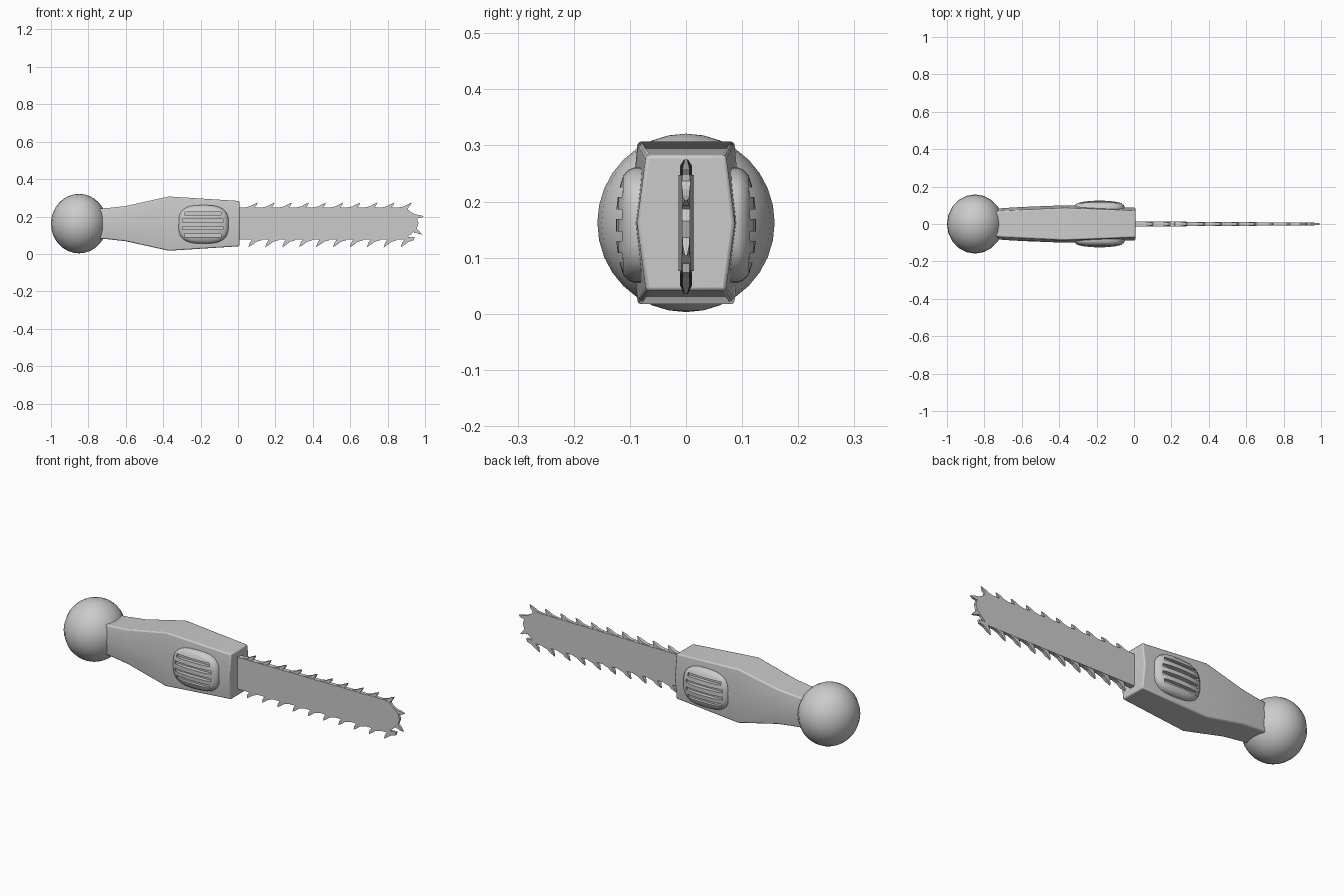
import bpy, bmesh, math

if "Cube" in bpy.data.objects:
    bpy.data.objects.remove(bpy.data.objects["Cube"])

ZC = 0.162


def make_object(name, bm, smooth=None):
    bmesh.ops.recalc_face_normals(bm, faces=bm.faces)
    me = bpy.data.meshes.new(name)
    bm.to_mesh(me)
    bm.free()
    ob = bpy.data.objects.new(name, me)
    bpy.context.collection.objects.link(ob)
    if smooth is not None:
        bpy.ops.object.select_all(action='DESELECT')
        ob.select_set(True)
        bpy.context.view_layer.objects.active = ob
        bpy.ops.object.shade_smooth_by_angle(angle=math.radians(smooth))
    return ob


def loft(bm, rings):
    """Skin a list of equal-length point rings and cap both ends."""
    vs = [[bm.verts.new(p) for p in r] for r in rings]
    n = len(vs[0])
    for a, b in zip(vs, vs[1:]):
        for i in range(n):
            j = (i + 1) % n
            bm.faces.new((a[i], a[j], b[j], b[i]))
    bm.faces.new(vs[0])
    bm.faces.new(vs[-1])


def plate(bm, pts, thick):
    """Flat plate from an xz outline; thick(x, z) gives the half thickness."""
    loft(bm, [[(x, s * thick(x, z), z) for x, z in pts] for s in (-1, 1)])


# pommel ball
bm = bmesh.new()
bmesh.ops.create_uvsphere(bm, u_segments=20, v_segments=16, radius=1)
for v in bm.verts:
    v.co = (v.co.x * 0.15 - 0.85, v.co.y * 0.158, v.co.z * 0.159 + ZC)
make_object("pommel_ball", bm, 40)

# handle: hexagonal sections (x, half height, y at middle, y at top edge)
sections = [(-0.76, 0.080, 0.078, 0.064), (-0.70, 0.083, 0.085, 0.070),
            (-0.60, 0.094, 0.091, 0.075), (-0.37, 0.145, 0.100, 0.086),
            (0.008, 0.121, 0.087, 0.071)]
bm = bmesh.new()
loft(bm, [[(x, -m, ZC), (x, -e, ZC + h), (x, e, ZC + h),
           (x, m, ZC), (x, e, ZC - h), (x, -e, ZC - h)]
          for x, h, m, e in sections])
handle = make_object("handle", bm, 25)
bev = handle.modifiers.new("soft_edges", 'BEVEL')
bev.width = 0.006
bev.segments = 2
bev.limit_method = 'ANGLE'
bev.angle_limit = math.radians(25)

# slotted grip pads, one on each side
N = 32
profile = [(1.0, 0.070), (1.0, 0.092), (0.96, 0.102), (0.86, 0.112),
           (0.6, 0.120), (0.3, 0.124), (0.04, 0.125)]


def oval(t, s):
    c, d = math.cos(t), math.sin(t)
    f = lambda v: math.copysign(abs(v) ** 0.7, v)
    return -0.185 + 0.135 * s * f(c), 0.158 + 0.103 * s * f(d)


for side, label in ((-1, "front"), (1, "back")):
    bm = bmesh.new()
    rings = []
    for s, y in profile:
        pts = [oval(2 * math.pi * i / N, s) for i in range(N)]
        rings.append([(x, side * y, z) for x, z in pts])
    loft(bm, rings)
    pad = make_object(label + "_grip_pad", bm, 30)

    bm = bmesh.new()
    for i in range(4):
        z = 0.158 + (i - 1.5) * 0.039
        L = 0.108 if i in (1, 2) else 0.098
        r = bmesh.ops.create_cube(bm, size=1)
        for v in r['verts']:
            v.co = (-0.188 + 2 * L * v.co.x, side * 0.152 + 0.1 * v.co.y,
                    z + 0.017 * v.co.z)
    cutter = make_object(label + "_slot_cutter", bm)
    cutter.hide_render = True
    cutter.hide_set(True)
    cut = pad.modifiers.new("slots", 'BOOLEAN')
    cut.operation = 'DIFFERENCE'
    cut.solver = 'EXACT'
    cut.object = cutter


# guide bar, tapering in thickness toward the nose
def bar_thick(x, z):
    return 0.014 - 0.007 * x


bar = [(-0.02, 0.076), (0.88, 0.076), (0.91, 0.092), (0.955, 0.135),
       (0.965, 0.165), (0.955, 0.195), (0.91, 0.236), (0.88, 0.247),
       (-0.02, 0.247)]
bm = bmesh.new()
plate(bm, bar, bar_thick)
make_object("saw_bar", bm)

# hooked teeth running clockwise: (along, out) relative to the tip foot
hook = [(-0.075, -0.01), (-0.070, 0.002), (-0.042, 0.008), (-0.024, 0.018),
        (0.0, 0.029), (-0.008, 0.012), (-0.018, 0.001), (-0.020, -0.01)]
bm = bmesh.new()


def tooth(px, pz, ang, k=1.0):
    """Place a hook at (px, pz), travelling along direction ang."""
    c, s = math.cos(ang), math.sin(ang)
    pts = [(px + a * c - o * k * s, pz + a * s + o * k * c) for a, o in hook]
    t0 = 0.011 - 0.005 * px
    tip = 4
    loft(bm, [[(x, q * (t0 * (0.35 if i == tip else 1)), z)
               for i, (x, z) in enumerate(pts)] for q in (-1, 1)])


def bottom_tooth(x):
    # the lower run travels back toward the handle
    pts = [(x - a, 0.076 - o * 1.4) for a, o in hook]
    t0 = 0.011 - 0.005 * x
    loft(bm, [[(px, q * (t0 * (0.35 if i == 4 else 1)), z)
               for i, (px, z) in enumerate(pts)] for q in (-1, 1)])


for i in range(10):
    tooth(0.105 + 0.0915 * i, 0.246, 0)
    bottom_tooth(0.055 + 0.0905 * i)

# teeth wrapping the nose
tooth(0.976, 0.179, math.radians(-38))
tooth(0.956, 0.096, math.radians(-75))
make_object("saw_teeth", bm)
